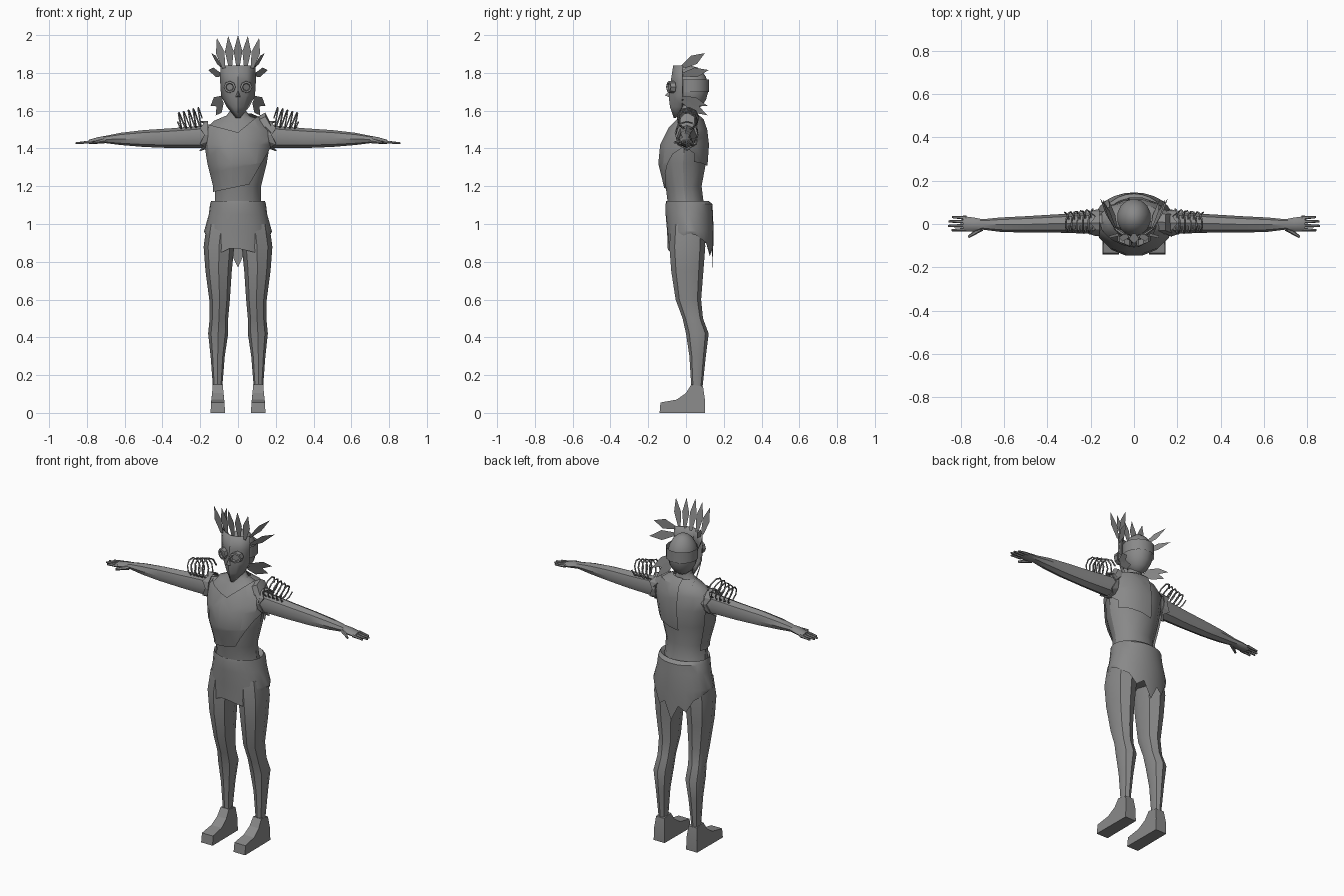
import bpy, bmesh, math
from mathutils import Vector

if "Cube" in bpy.data.objects:
    bpy.data.objects.remove(bpy.data.objects["Cube"])

grey = bpy.data.materials.new("mid grey")
grey.diffuse_color = (0.25, 0.25, 0.25, 1)
grey.use_nodes = True
grey.node_tree.nodes["Principled BSDF"].inputs["Base Color"].default_value = grey.diffuse_color


def finish(name, bm, angle=30, mirror=False, thick=0):
    bmesh.ops.recalc_face_normals(bm, faces=bm.faces)
    me = bpy.data.meshes.new(name)
    bm.to_mesh(me)
    bm.free()
    me.materials.append(grey)
    ob = bpy.data.objects.new(name, me)
    bpy.context.collection.objects.link(ob)
    bpy.ops.object.select_all(action='DESELECT')
    ob.select_set(True)
    bpy.context.view_layer.objects.active = ob
    if angle:
        bpy.ops.object.shade_smooth_by_angle(angle=math.radians(angle))
    if mirror:
        ob.modifiers.new("mirror", 'MIRROR').use_mirror_merge = False
    if thick:
        ob.modifiers.new("thickness", 'SOLIDIFY').thickness = thick
    return ob


def skin(bm, rings, caps=True):
    """Bridge closed rings of points."""
    rows = [[bm.verts.new(p) for p in r] for r in rings]
    n = len(rows[0])
    for a, b in zip(rows, rows[1:]):
        for i in range(n):
            j = (i + 1) % n
            bm.faces.new((a[i], a[j], b[j], b[i]))
    if caps:
        bm.faces.new(rows[0])
        bm.faces.new(rows[-1])


def oval(s, a0, a1, b0, b1, n, axis='z'):
    """Oval section at s; a/b are the two cross ranges."""
    out = []
    for i in range(n):
        t = 2 * math.pi * i / n
        a = (a0 + a1) / 2 + (a1 - a0) / 2 * math.cos(t)
        b = (b0 + b1) / 2 + (b1 - b0) / 2 * math.sin(t)
        out.append((a, b, s) if axis == 'z' else (s, a, b))
    return out


# torso, hips and neck: z, half width, front y, back y
TORSO = [(0.9, .15, -.07, .11), (1.0, .155, -.085, .12), (1.12, .123, -.1, .095),
         (1.2, .122, -.11, .085), (1.32, .152, -.14, .108), (1.42, .168, -.13, .115),
         (1.5, .168, -.09, .105), (1.545, .13, -.055, .085), (1.575, .06, -.035, .05),
         (1.6, .042, -.03, .045), (1.66, .042, -.03, .045)]
bm = bmesh.new()
skin(bm, [oval(z, -w, w, f, b, 14) for z, w, f, b in TORSO])
finish("torso", bm)

# one-shoulder top: offset torso shell, split along the cloth edges
bm = bmesh.new()
o = .01
skin(bm, [oval(z + (o if z > 1.5 else 0), -w - o, w + o, f - o, b + o, 14)
          for z, w, f, b in TORSO[2:9]], caps=False)
LOW_A, LOW_B = ((-.13, 1.17), (.06, 1.21)), ((.06, 1.21), (.17, 1.4))
UP_A, UP_B = ((-.17, 1.53), (0, 1.485)), ((0, 1.485), (.14, 1.6))
BACK_S, BACK_Z = ((-.03, 1.2), (-.02, 1.6)), ((-.2, 1.26), (.2, 1.34))


def above(line, p):
    (x0, z0), (x1, z1) = line
    return (x1 - x0) * (p.z - z0) - (z1 - z0) * (p.x - x0) > 0


for (x0, z0), (x1, z1) in (LOW_A, LOW_B, UP_A, UP_B, BACK_S, BACK_Z):
    bmesh.ops.bisect_plane(bm, geom=bm.verts[:] + bm.edges[:] + bm.faces[:],
                           plane_co=(x0, 0, z0), plane_no=(z0 - z1, 0, x1 - x0))
drop = []
for f in bm.faces:
    c = f.calc_center_median()
    if c.y < .02:
        keep = above(LOW_A, c) and above(LOW_B, c) and not (above(UP_A, c) and above(UP_B, c))
    else:
        keep = not above(BACK_S, c) and above(BACK_Z, c)
    if not keep:
        drop.append(f)
bmesh.ops.delete(bm, geom=drop, context='FACES')
finish("one_shoulder_top", bm)

# raised cloth peak on the covered shoulder
bm = bmesh.new()
skin(bm, [oval(x, y0, y1, 1.44, z, 8, 'x') for x, y0, y1, z in
          ((.08, -.05, .075, 1.555), (.145, -.045, .06, 1.59), (.175, -.06, .065, 1.53))])
finish("shoulder_cloth", bm)

# skirt with a ragged hem
HEM = [.95, .94, .92, .90, .84, .87, .77, .86, .83, .90, .92, .94,
       .95, .94, .93, .80, .85, .87, .87, .86, .85, .81, .93, .94]
bm = bmesh.new()
rows = [oval(z, -w, w, f, b, 24) for z, w, f, b in
        ((1.1, .122, -.095, .09), (1.122, .143, -.105, .12), (1.105, .148, -.108, .14),
         (1.05, .155, -.108, .143), (.96, .18, -.1, .146))]
rows.append([(x * .97, y * .97, h) for (x, y, z), h in zip(rows[-1], HEM)])
skin(bm, rows, caps=False)
finish("ragged_skirt", bm)

# legs: z, inner x, outer x, front y, back y
bm = bmesh.new()
skin(bm, [oval(z, a, b, f, k, 8) for z, a, b, f, k in
          ((1.0, .01, .165, -.08, .1), (.88, .02, .182, -.088, .102), (.75, .033, .172, -.078, .092),
           (.6, .043, .152, -.055, .08), (.5, .052, .15, -.018, .09), (.42, .052, .158, .0, .12),
           (.3, .07, .145, .018, .105), (.14, .083, .133, .028, .088))])
finish("legs", bm, 40, mirror=True)

# feet: side profile with a half width per point
bm = bmesh.new()
prof = [(-.14, 0, .038), (.1, 0, .036), (.1, .07, .034), (.09, .14, .027), (.028, .15, .027),
        (0, .105, .03), (-.05, .07, .034), (-.135, .055, .036)]
skin(bm, [[(.107 + s * w, y, z) for y, z, w in prof] for s in (-1, 1)])
finish("feet", bm, 20, mirror=True)

# arms and palms: x, front y, back y, low z, high z
bm = bmesh.new()
skin(bm, [oval(x, f, k, l, h, 8, 'x') for x, f, k, l, h in
          ((.12, -.05, .06, 1.41, 1.53), (.2, -.045, .055, 1.402, 1.52), (.35, -.04, .045, 1.402, 1.507),
           (.5, -.04, .036, 1.408, 1.497), (.62, -.036, .03, 1.418, 1.483), (.7, -.026, .022, 1.428, 1.467),
           (.74, -.036, .03, 1.425, 1.46), (.79, -.034, .036, 1.423, 1.446))])
finish("arms", bm, 40, mirror=True)


def rod(bm, p, q, r0, r1, n=6):
    p, q = Vector(p), Vector(q)
    d = (q - p).normalized()
    u = d.cross(Vector((0, 0, 1))).normalized()
    v = d.cross(u)
    skin(bm, [[c + r * (u * math.cos(k * 2 * math.pi / n) + v * math.sin(k * 2 * math.pi / n))
               for k in range(n)] for c, r in ((p, r0), (q, r1))])


# fingers and thumbs
bm = bmesh.new()
for y, tip in ((-.026, .842), (-.008, .86), (.011, .857), (.029, .84)):
    rod(bm, (.775, y, 1.435), (tip, y * 1.1, 1.428), .0095, .005)
rod(bm, (.705, -.02, 1.442), (.765, -.06, 1.43), .013, .006)
finish("fingers", bm, 40, mirror=True)

# torn sleeve cuffs
bm = bmesh.new()
cuff = [oval(x, -.056, .066, 1.4, 1.545, 12, 'x') for x in (.16, .19)]
cuff[1] = [(x + (.012 if i % 2 else -.012), y, z - (.015 if i % 2 and z < 1.45 else 0))
           for i, (x, y, z) in enumerate(cuff[1])]
skin(bm, cuff, caps=False)
finish("sleeve_cuffs", bm, 0, mirror=True, thick=.006)

# springy cord coils over the upper arms
for side, name in ((1, "left_arm_coil"), (-1, "right_arm_coil")):
    cu = bpy.data.curves.new(name, 'CURVE')
    cu.dimensions = '3D'
    cu.bevel_depth = .0045
    cu.bevel_resolution = 0
    sp = cu.splines.new('POLY')
    N, turns = 45, 5
    sp.points.add(N - 1)
    for i, pt in enumerate(sp.points):
        t = i / (N - 1)
        a = t * turns * 2 * math.pi
        r = .058 - .014 * t
        pt.co = (side * (.19 + .13 * t + .014 * math.sin(a)), .01 + r * math.cos(a),
                 1.56 - .018 * t + r * math.sin(a), 1)
    cu.materials.append(grey)
    bpy.context.collection.objects.link(bpy.data.objects.new(name, cu))

# head
bm = bmesh.new()
bmesh.ops.create_uvsphere(bm, u_segments=14, v_segments=9, radius=1)
for v in bm.verts:
    v.co = (v.co.x * .08, v.co.y * .088 + .03, v.co.z * .118 + 1.718)
finish("head", bm, 40)

# strap round the back of the head
bm = bmesh.new()
skin(bm, [oval(z, -.088, .088, -.05, .123, 14) for z in (1.7, 1.765)], caps=False)
finish("mask_strap", bm, 40)

# face mask: z, half width, centre y
bm = bmesh.new()
grid = []
for z, w, y in ((1.838, .093, -.068), (1.76, .095, -.08), (1.68, .09, -.092),
                (1.62, .06, -.085), (1.562, .012, -.065)):
    edge = -.022 if z > 1.6 else -.055
    grid.append([bm.verts.new((k * w, y + (edge - y) * abs(k) ** 1.6, z))
                 for k in (-1, -.5, 0, .5, 1)])
for a, b in zip(grid, grid[1:]):
    for i in range(4):
        bm.faces.new((a[i], a[i + 1], b[i + 1], b[i]))
finish("face_mask", bm, 25, thick=.008)

# eye rims with sunken discs
bm = bmesh.new()
eye = [[(.044 + r * math.cos(k * math.pi / 4), y + .012 * math.cos(k * math.pi / 4),
         1.725 + r * math.sin(k * math.pi / 4)) for k in range(8)]
       for r, y in ((.032, -.065), (.031, -.092), (.021, -.094), (.018, -.082))]
skin(bm, eye)
finish("eye_rims", bm, 20, mirror=True)

# nose
bm = bmesh.new()
nose = [bm.verts.new(p) for p in ((-.013, -.09, 1.672), (.013, -.09, 1.672),
                                  (0, -.085, 1.71), (0, -.112, 1.68))]
for tri in ((0, 1, 3), (1, 2, 3), (2, 0, 3), (0, 2, 1)):
    bm.faces.new([nose[i] for i in tri])
finish("nose", bm, 0)


def feather(bm, base, tip, w, across):
    base, tip, u = Vector(base), Vector(tip), Vector(across)
    d = tip - base
    u = (u - d * u.dot(d) / d.length_squared).normalized()
    mid = base.lerp(tip, .52)
    pts = [base - u * w * .35, base + u * w * .35, mid + u * w, tip, mid - u * w]
    bm.faces.new([bm.verts.new(p) for p in pts])


# crown feathers
bm = bmesh.new()
for x, tx, ty, tz in ((-.075, -.112, -.065, 1.985), (-.04, -.052, -.08, 1.995), (0, 0, -.09, 2.0),
                      (.04, .052, -.08, 1.995), (.075, .112, -.065, 1.985)):
    feather(bm, (x, -.045, 1.825), (tx, ty, tz), .023, (1, 0, 0))
finish("crown_feathers", bm, 0)

# swept-back side feathers
bm = bmesh.new()
for base, tip in (((.085, -.02, 1.83), (.142, .1, 1.905)), ((.088, -.02, 1.79), (.157, .12, 1.815)),
                  ((.085, -.02, 1.67), (.145, .115, 1.625)), ((.08, -.02, 1.65), (.118, .115, 1.575))):
    feather(bm, base, tip, .027, (.25, -.3, 1))
finish("side_feathers", bm, 0, mirror=True)
